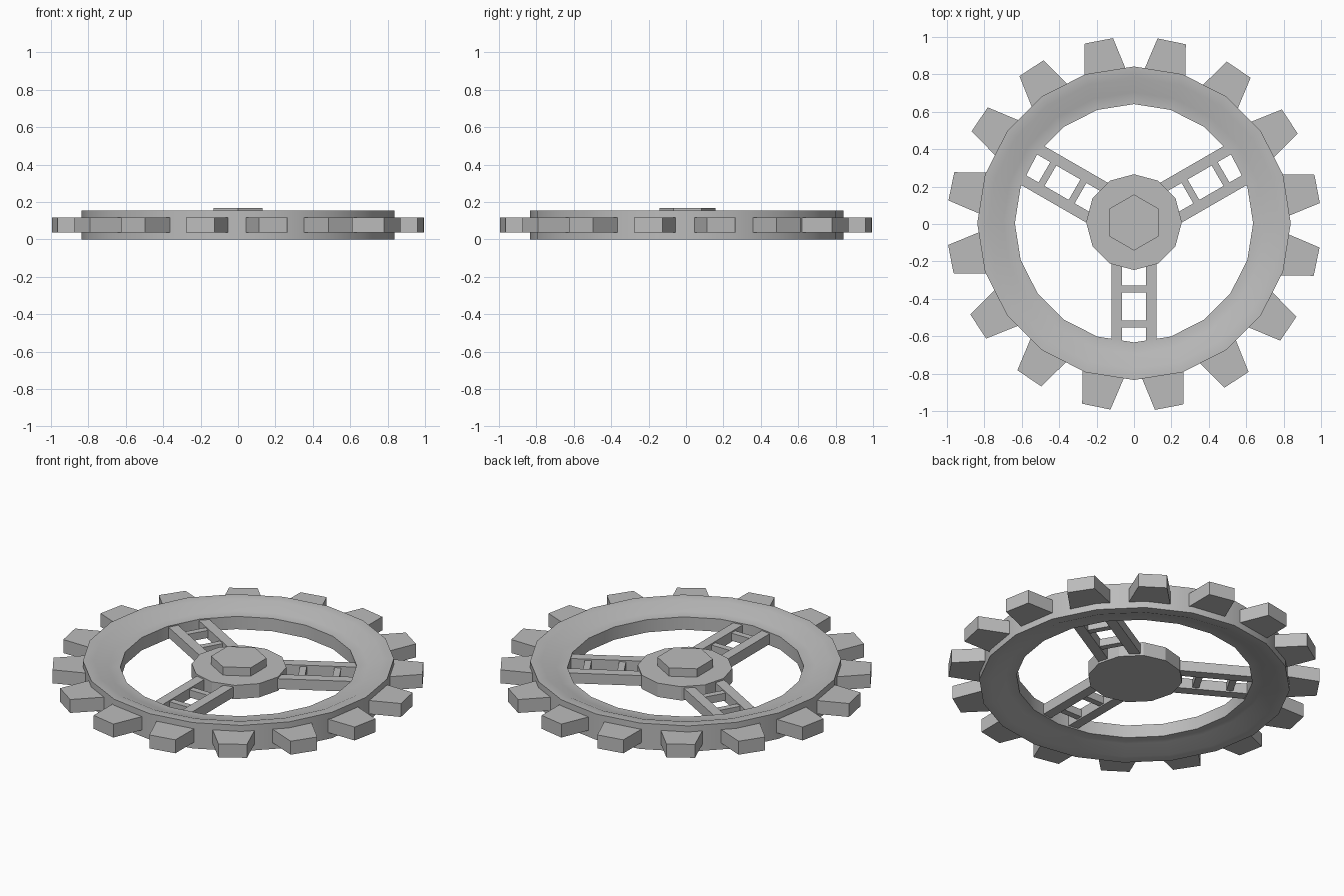
import bpy, bmesh, math
from mathutils import Matrix

if "Cube" in bpy.data.objects:
    bpy.data.objects.remove(bpy.data.objects["Cube"])

grey = bpy.data.materials.new("plain grey")
grey.use_nodes = True
colour = (0.5, 0.5, 0.5, 1)
grey.diffuse_color = colour
grey.node_tree.nodes["Principled BSDF"].inputs["Base Color"].default_value = colour


def finish(name, bm):
    bmesh.ops.recalc_face_normals(bm, faces=bm.faces)
    mesh = bpy.data.meshes.new(name)
    bm.to_mesh(mesh)
    bm.free()
    mesh.materials.append(grey)
    obj = bpy.data.objects.new(name, mesh)
    bpy.context.collection.objects.link(obj)
    return obj


def extrude_outline(name, points, z0, z1, angle=0):
    """Prism from a flat outline, turned about the wheel's axis."""
    bm = bmesh.new()
    face = bm.faces.new([bm.verts.new((x, y, z0)) for x, y in points])
    top = bmesh.ops.extrude_face_region(bm, geom=[face])["geom"]
    moved = [v for v in top if isinstance(v, bmesh.types.BMVert)]
    bmesh.ops.translate(bm, verts=moved, vec=(0, 0, z1 - z0))
    bm.transform(Matrix.Rotation(angle, 4, "Z"))
    return finish(name, bm)


def box(name, x0, x1, y0, y1, z0, z1, angle):
    return extrude_outline(name, [(x0, y0), (x1, y0), (x1, y1), (x0, y1)], z0, z1, angle)


def polygon(sides, radius, y_shift):
    turn = [math.tau * i / sides + math.pi / 2 for i in range(sides)]
    return [(radius * math.cos(a), radius * math.sin(a) + y_shift) for a in turn]


# Rim: a stepped cross-section, same above and below, swept round the axis
MID = 0.077
upper = [(0.637, 0.038), (0.70, 0.04), (0.78, 0.075), (0.838, 0.077)]
section = upper + [(r, -h) for r, h in reversed(upper)]
SIDES = 20
bm = bmesh.new()
rings = []
for i in range(SIDES):
    a = math.tau * i / SIDES
    rings.append([bm.verts.new((r * math.cos(a), r * math.sin(a) + 0.004, MID + h))
                  for r, h in section])
for i in range(SIDES):
    here, after = rings[i], rings[(i + 1) % SIDES]
    for j in range(len(section)):
        k = (j + 1) % len(section)
        bm.faces.new((here[j], after[j], after[k], here[k]))
rim = finish("rim", bm)
bpy.ops.object.select_all(action="DESELECT")
rim.select_set(True)
bpy.context.view_layer.objects.active = rim
bpy.ops.object.shade_smooth_by_angle(angle=math.radians(35))

# Teeth: tapered blocks sunk into the rim
TEETH = 16
tooth = [(0.78, -0.121), (0.997, -0.077), (0.997, 0.077), (0.78, 0.121)]
for i in range(TEETH):
    angle = math.tau * (i + 0.5) / TEETH - math.radians(0.4)
    extrude_outline(f"tooth_{i + 1}", tooth, 0.038, 0.118, angle)

# Hub and its hexagonal cap
extrude_outline("hub", polygon(12, 0.256, 0.01), 0.036, 0.118)
extrude_outline("hub_cap", polygon(6, 0.15, 0.008), 0.11, 0.168)

# Three ladder-shaped spokes
for i in range(3):
    angle = math.tau * i / 3 + math.pi / 6
    for side in (-1, 1):
        inner, outer = sorted((side * 0.063, side * 0.121))
        box(f"spoke_{i + 1}_rail_{'left' if side > 0 else 'right'}",
            0.2, 0.66, inner, outer, 0.047, 0.108, angle)
    for j, r in enumerate((0.33, 0.516)):
        box(f"spoke_{i + 1}_rung_{j + 1}", r, r + 0.037, -0.07, 0.07, 0.055, 0.1, angle)
